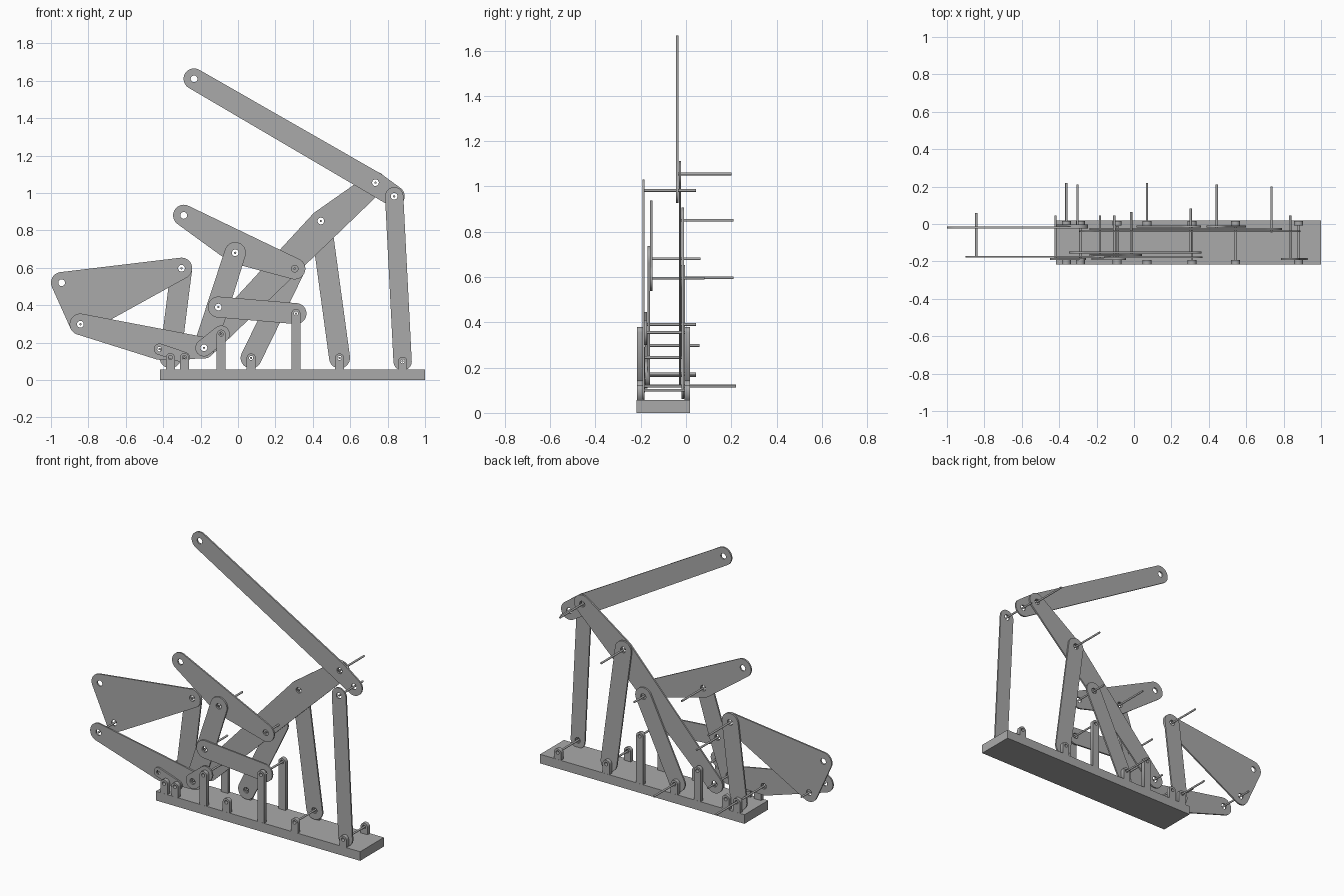
import bpy
import bmesh
from math import cos, sin, pi
from mathutils import Matrix, Vector
from mathutils.geometry import convex_hull_2d

if "Cube" in bpy.data.objects:
    bpy.data.objects.remove(bpy.data.objects["Cube"])

grey = bpy.data.materials.new("plain_grey")
grey.use_nodes = True
grey.diffuse_color = (0.4, 0.4, 0.4, 1)
grey.node_tree.nodes["Principled BSDF"].inputs["Base Color"].default_value = (0.4, 0.4, 0.4, 1)


def add(name, mesh):
    ob = bpy.data.objects.new(name, mesh)
    bpy.context.collection.objects.link(ob)
    mesh.materials.clear()
    mesh.materials.append(grey)
    return ob


def circle(center, r, n):
    return [Vector((center[0] + r * cos(2 * pi * i / n), center[1] + r * sin(2 * pi * i / n))) for i in range(n)]


def plate(name, outline, holes, hole_r, y, thick):
    """Flat plate in the xz plane with round holes, centred on y."""
    cu = bpy.data.curves.new(name, "CURVE")
    cu.dimensions = "2D"
    cu.fill_mode = "BOTH"
    cu.extrude = thick / 2
    for loop in [outline] + [circle(h, hole_r, 20) for h in holes]:
        sp = cu.splines.new("POLY")
        sp.points.add(len(loop) - 1)
        for p, co in zip(sp.points, loop):
            p.co = (co[0], co[1], 0, 1)
        sp.use_cyclic_u = True
    tmp = bpy.data.objects.new(name + "_tmp", cu)
    bpy.context.collection.objects.link(tmp)
    dg = bpy.context.evaluated_depsgraph_get()
    mesh = bpy.data.meshes.new_from_object(tmp.evaluated_get(dg))
    bpy.data.objects.remove(tmp)
    mesh.transform(Matrix.Translation((0, y, 0)) @ Matrix.Rotation(pi / 2, 4, "X"))
    bm = bmesh.new()
    bm.from_mesh(mesh)
    bmesh.ops.remove_doubles(bm, verts=bm.verts, dist=1e-5)
    bmesh.ops.recalc_face_normals(bm, faces=bm.faces)
    bm.to_mesh(mesh)
    bm.free()
    return add(name, mesh)


def link(name, joints, r, y, hole_r=0.018):
    pts = [p for j in joints for p in circle(j, r, 40)]
    plate(name, [pts[i] for i in convex_hull_2d(pts)], joints, hole_r, y, 0.01)


def pin(name, joint, y0, y1):
    bm = bmesh.new()
    bmesh.ops.create_cone(bm, cap_ends=True, segments=12, radius1=0.006, radius2=0.006, depth=y1 - y0,
                          matrix=Matrix.Translation((joint[0], (y0 + y1) / 2, joint[1])) @ Matrix.Rotation(pi / 2, 4, "X"))
    mesh = bpy.data.meshes.new(name)
    bm.to_mesh(mesh)
    bm.free()
    add(name, mesh)


# Joint centres as (x, z)
top_tip, top_mid, top_end = (-0.235, 1.61), (0.735, 1.055), (0.835, 0.982)
elbow, crank_pin, knee = (0.443, 0.85), (-0.182, 0.172), (0.303, 0.595)
mid_tip, mid_joint, side_joint = (-0.29, 0.88), (-0.015, 0.68), (-0.105, 0.39)
tri_tip, tri_top, tri_low = (-0.943, 0.52), (-0.302, 0.597), (-0.843, 0.298)
small_pin = (-0.42, 0.165)
g_far_left, g_left, g_crank = (-0.362, 0.12), (-0.287, 0.12), (-0.09, 0.245)
g_mid, g_tall, g_right, g_far_right = (0.07, 0.118), (0.31, 0.355), (0.543, 0.118), (0.88, 0.1)

# Base slab
bm = bmesh.new()
bmesh.ops.create_cube(bm, size=1, matrix=Matrix.Translation((0.291, -0.1, 0.0285)) @ Matrix.Diagonal((1.418, 0.235, 0.057, 1)))
base = bpy.data.meshes.new("base")
bm.to_mesh(base)
bm.free()
add("base", base)

# Bearing posts in front and back rows
for i, g in enumerate((g_far_left, g_left, g_crank, g_mid, g_tall, g_right, g_far_right)):
    r = 0.024
    arch = [(g[0] + r * cos(a * pi / 16), g[1] + r * sin(a * pi / 16)) for a in range(17)]
    outline = [(g[0] - r, 0.05), (g[0] + r, 0.05)] + arch
    for row, y in (("front", -0.205), ("back", 0.005)):
        plate(f"{row}_post_{i + 1}", outline, [g], 0.011, y, 0.024)

# Upper linkage
link("top_arm", (top_tip, top_mid, top_end), 0.056, -0.039)
link("bent_arm", (top_mid, elbow, crank_pin), 0.057, -0.026)
link("far_right_rocker", (top_end, g_far_right), 0.049, -0.188)
link("right_rocker", (elbow, g_right), 0.056, -0.014)

# Middle linkage
link("middle_arm", (mid_tip, mid_joint, knee), 0.057, -0.153)
link("middle_rocker", (knee, g_mid), 0.056, -0.014)
link("connecting_rod", (mid_joint, side_joint, crank_pin), 0.057, -0.165)
link("side_rocker", (side_joint, g_tall), 0.056, -0.178)
link("main_crank", (crank_pin, g_crank), 0.046, -0.187)

# Left linkage
link("triangle_plate", (tri_tip, tri_top, tri_low), 0.057, -0.019)
link("left_rocker", (tri_top, g_far_left), 0.057, -0.009)
link("lower_arm", (tri_low, small_pin, crank_pin), 0.057, -0.175)
link("small_crank", (small_pin, g_left), 0.03, -0.187, 0.012)

# Pins: joint, front end, back end
pins = (
    (tri_low, -0.18, 0.06), (small_pin, -0.192, 0.045), (g_far_left, -0.02, 0.22), (tri_top, -0.025, 0.21),
    (crank_pin, -0.19, 0.045), (side_joint, -0.183, 0.045), (g_crank, -0.2, -0.01), (mid_joint, -0.17, 0.065),
    (g_mid, -0.02, 0.22), (knee, -0.158, 0.082), (g_tall, -0.2, 0.0), (elbow, -0.03, 0.21),
    (top_mid, -0.045, 0.2), (top_end, -0.193, 0.045), (g_right, -0.2, 0.0), (g_far_right, -0.2, 0.0),
    (g_left, -0.2, 0.0),
)
for i, (joint, y0, y1) in enumerate(pins):
    pin(f"pin_{i + 1}", joint, y0, y1)
